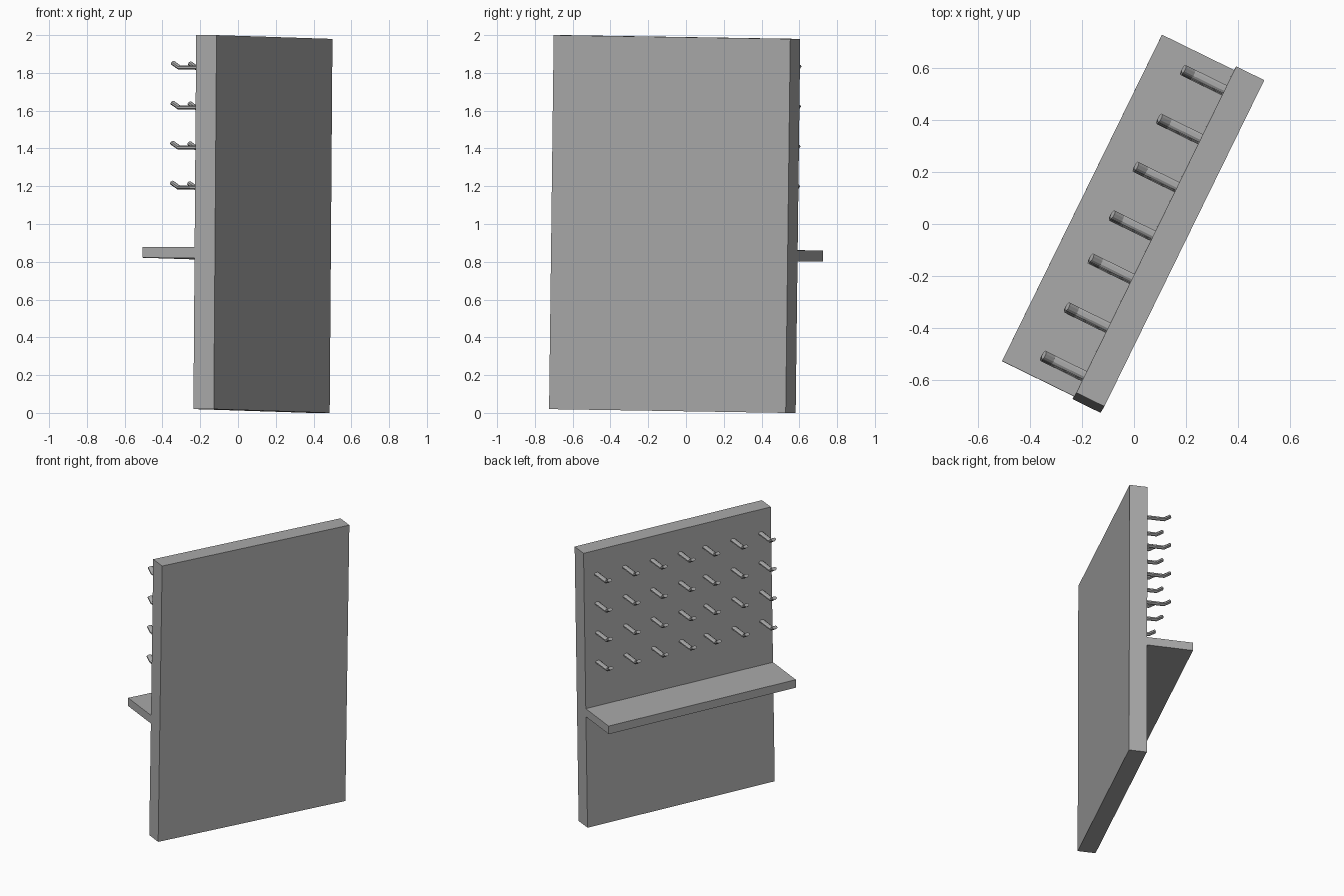
import bpy
import bmesh
import math
from mathutils import Matrix, Vector

cube = bpy.data.objects.get("Cube")
if cube:
    bpy.data.objects.remove(cube, do_unlink=True)

# Single plain grey finish
grey = bpy.data.materials.new("plain_grey")
grey.use_nodes = True
colour = (0.4, 0.4, 0.4, 1)
grey.diffuse_color = colour
grey.node_tree.nodes["Principled BSDF"].inputs["Base Color"].default_value = colour

# Slightly tilted frame: x along the board, y out of the hook side, z up
along = Vector((0.44, 0.898, -0.0143)).normalized()
out = Vector((0.0075, 0.0125, 1)).cross(along).normalized()
up = along.cross(out)
frame = Matrix((along, out, up)).transposed().to_4x4()
frame.translation = (0.132, -0.06, 1.0)

LENGTH, THICK, HEIGHT = 1.395, 0.12, 1.98
FACE = THICK / 2


def add_object(name, bm, location):
    bmesh.ops.recalc_face_normals(bm, faces=bm.faces)
    mesh = bpy.data.meshes.new(name)
    bm.to_mesh(mesh)
    bm.free()
    mesh.materials.append(grey)
    obj = bpy.data.objects.new(name, mesh)
    obj.matrix_world = frame @ Matrix.Translation(location)
    bpy.context.collection.objects.link(obj)
    return obj


def add_box(name, size, location):
    bm = bmesh.new()
    bmesh.ops.create_cube(bm, size=1)
    bmesh.ops.scale(bm, vec=size, verts=bm.verts)
    return add_object(name, bm, location)


def add_hook(name, location, sides=8, half_width=0.017, half_height=0.011):
    # Straight arm with an upturned end, swept as a flattened octagon
    path = [(-0.01, 0), (0.135, 0), (0.176, 0.026)]
    slope = math.atan2(0.026, 0.041)
    leans = [0, slope / 2, slope]
    bm = bmesh.new()
    rings = []
    for (y, z), lean in zip(path, leans):
        ring = []
        for i in range(sides):
            a = math.tau * (i + 0.5) / sides
            h = half_height * math.sin(a) / math.cos(math.pi / sides)
            w = half_width * math.cos(a) / math.cos(math.pi / sides)
            ring.append(bm.verts.new((w, y - h * math.sin(lean), z + h * math.cos(lean))))
        rings.append(ring)
    for r0, r1 in zip(rings, rings[1:]):
        for i in range(sides):
            j = (i + 1) % sides
            bm.faces.new((r0[i], r0[j], r1[j], r1[i]))
    bm.faces.new(rings[0])
    bm.faces.new(rings[-1])
    return add_object(name, bm, location)


# Board and full-length shelf
add_box("back_board", (LENGTH, THICK, HEIGHT), (0, 0, 0))
SHELF_DEPTH = 0.308
add_box("shelf", (LENGTH, SHELF_DEPTH, 0.058), (0, FACE + SHELF_DEPTH / 2, -0.16))

# Grid of hooks above the shelf
columns = [-0.62, -0.413, -0.204, -0.02, 0.188, 0.393, 0.602]
for row in range(4):
    for col, x in enumerate(columns):
        add_hook(f"hook_{row + 1}_{col + 1}", (x, FACE, 0.819 - 0.2115 * row))
